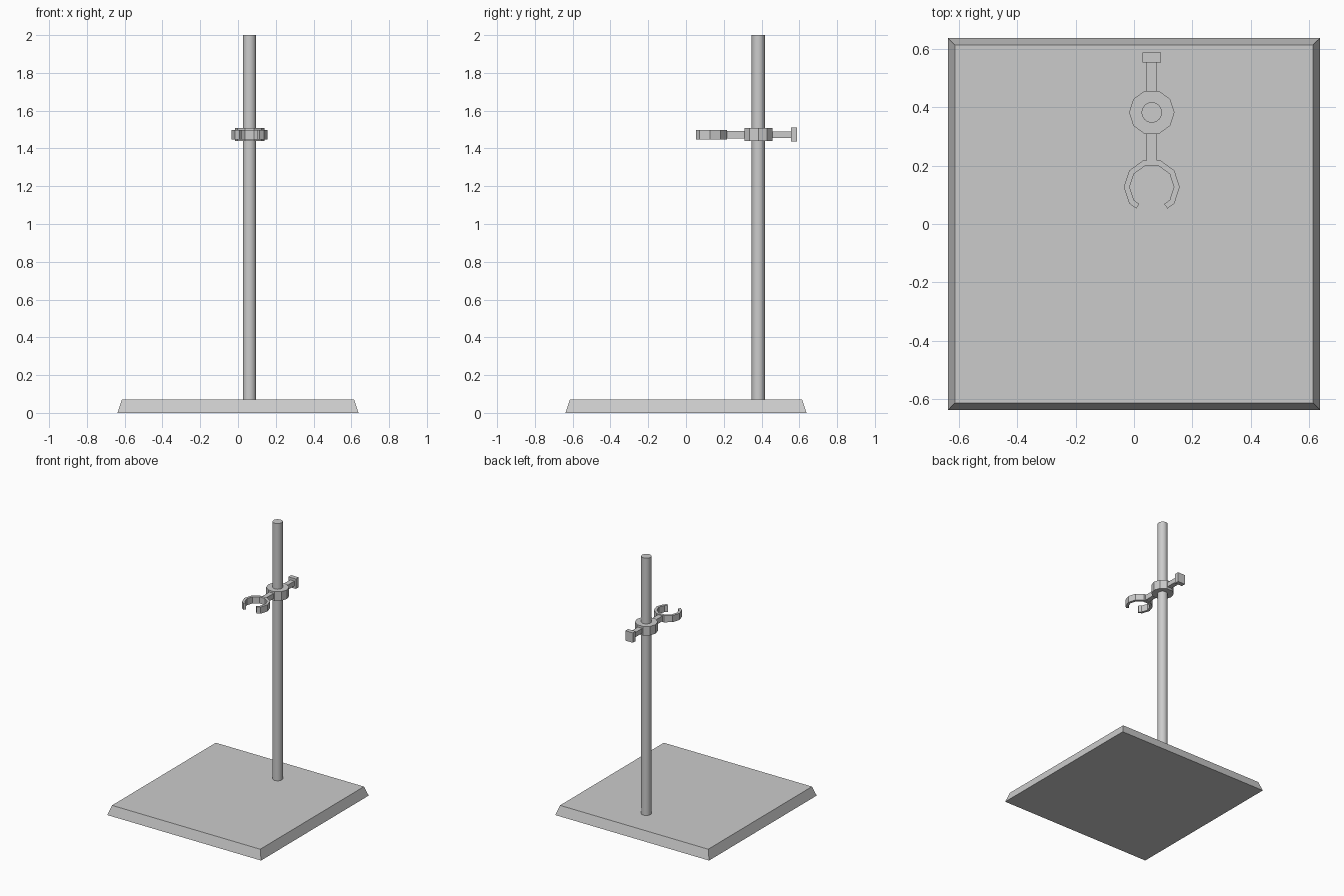
import bpy
from math import cos, sin, radians, pi

if "Cube" in bpy.data.objects:
    bpy.data.objects.remove(bpy.data.objects["Cube"])

RX, RY, CZ = 0.061, 0.383, 1.473   # rod axis and clamp height


def make(name, verts, faces):
    me = bpy.data.meshes.new(name)
    me.from_pydata(verts, [], faces)
    ob = bpy.data.objects.new(name, me)
    bpy.context.collection.objects.link(ob)
    return ob


def prism(name, bottom, top, z0, z1):
    """Closed solid between two outlines (counter-clockwise)."""
    n = len(bottom)
    verts = [(x, y, z0) for x, y in bottom] + [(x, y, z1) for x, y in top]
    faces = [list(range(n))[::-1], list(range(n, 2 * n))]
    faces += [[i, (i + 1) % n, n + (i + 1) % n, n + i] for i in range(n)]
    return make(name, verts, faces)


def rect(x0, x1, y0, y1):
    return [(x0, y0), (x1, y0), (x1, y1), (x0, y1)]


def ngon(r, n):
    return [(RX + r * cos(2 * pi * i / n), RY + r * sin(2 * pi * i / n)) for i in range(n)]


def bar(name, half_w, y0, y1, half_h):
    r = rect(RX - half_w, RX + half_w, y0, y1)
    return prism(name, r, r, CZ - half_h, CZ + half_h)


# Bevelled base plate
prism("base", rect(-0.638, 0.638, -0.638, 0.638),
      rect(-0.615, 0.615, -0.615, 0.615), 0, 0.07)

# Upright rod, smooth sides
rod = prism("rod", ngon(0.035, 24), ngon(0.035, 24), 0.07, 2.0)
bpy.context.view_layer.objects.active = rod
rod.select_set(True)
bpy.ops.object.shade_smooth_by_angle(angle=radians(30))
rod.select_set(False)

# Ten-sided clamp collar
prism("collar", ngon(0.078, 10), ngon(0.078, 10), CZ - 0.034, CZ + 0.034)

# Tightening screw and head, at the back
bar("screw", 0.018, 0.45, 0.556, 0.018)
bar("screw_head", 0.031, 0.555, 0.588, 0.037)

# Arm to the claw
bar("arm", 0.018, 0.212, 0.315, 0.02)

# Open claw: decagon ring cut at the middle of two front edges
CY = 0.127
angles = [-54] + list(range(-36, 217, 36)) + [234]
radius = [cos(pi / 10)] + [1] * (len(angles) - 2) + [cos(pi / 10)]
verts = []
for a, k in zip(angles, radius):
    c, s = k * cos(radians(a)), k * sin(radians(a))
    for r, z in ((0.076, -0.025), (0.096, -0.025), (0.096, 0.025), (0.076, 0.025)):
        verts.append((RX + r * c, CY + r * s, CZ + z))
m = len(angles)
faces = [[0, 1, 2, 3], [4 * m - 1, 4 * m - 2, 4 * m - 3, 4 * m - 4]]
for i in range(m - 1):
    for j in range(4):
        k = (j + 1) % 4
        faces.append([4 * i + j, 4 * i + 4 + j, 4 * i + 4 + k, 4 * i + k])
make("claw", verts, faces)
